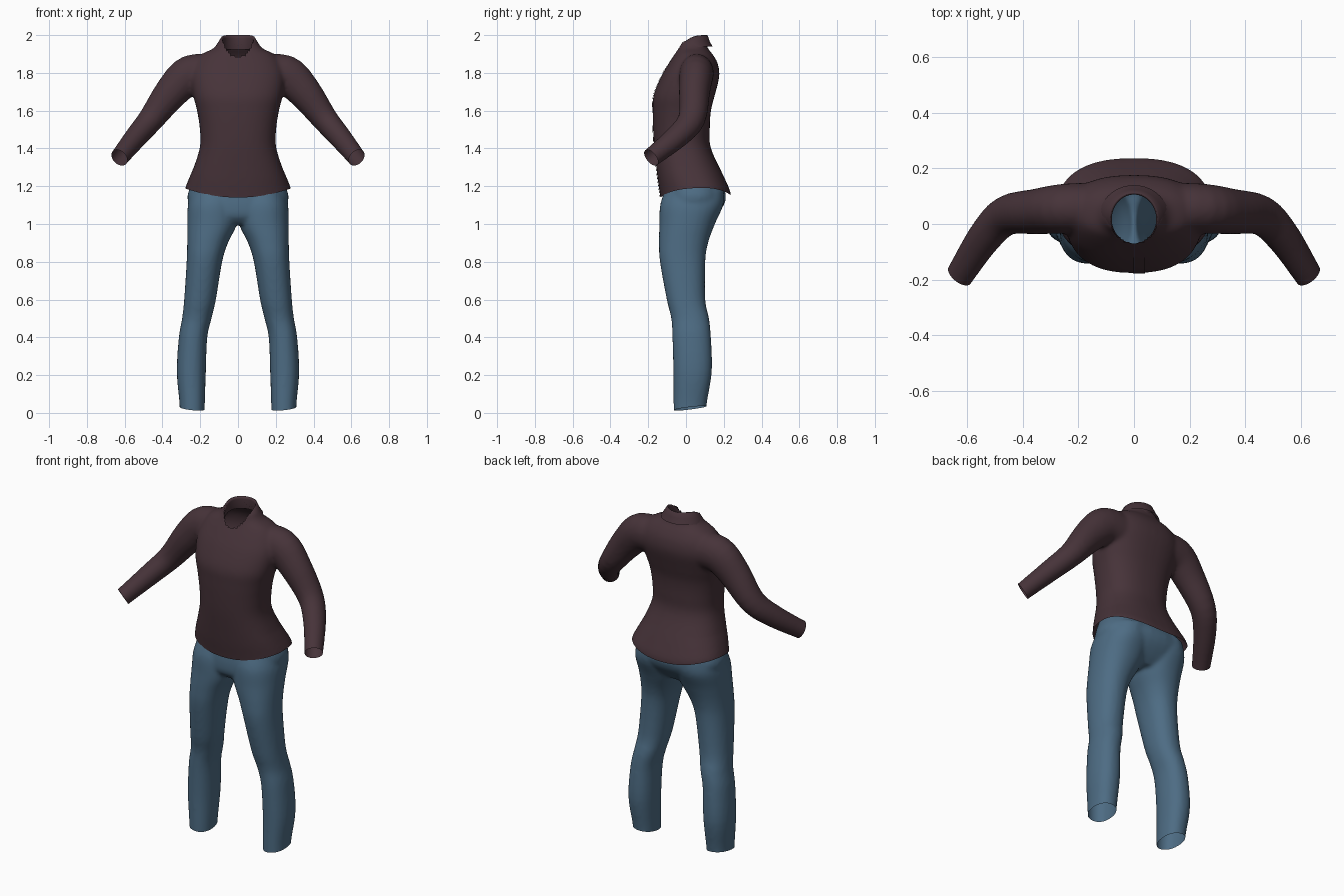
import bpy, bmesh, math
from mathutils import Vector

cube = bpy.data.objects.get("Cube")
if cube:
    bpy.data.objects.remove(cube)


def material(name, colour):
    m = bpy.data.materials.new(name)
    m.use_nodes = True
    m.diffuse_color = colour
    bsdf = m.node_tree.nodes["Principled BSDF"]
    bsdf.inputs["Base Color"].default_value = colour
    bsdf.inputs["Roughness"].default_value = 0.9
    return m


plum = material("plum cloth", (0.062, 0.033, 0.041, 1))
denim = material("denim blue", (0.075, 0.15, 0.23, 1))


def add_object(name, bm, mat):
    mesh = bpy.data.meshes.new(name)
    bm.to_mesh(mesh)
    bm.free()
    mesh.materials.append(mat)
    mesh.shade_smooth()
    obj = bpy.data.objects.new(name, mesh)
    bpy.context.collection.objects.link(obj)
    return obj


def refine(rows, steps=4):
    """Smooth spline through section rows."""
    rows = [Vector(r) for r in rows]
    out = []
    for i in range(len(rows) - 1):
        a, b, c, d = (rows[min(max(i + k, 0), len(rows) - 1)] for k in (-1, 0, 1, 2))
        for s in range(steps):
            t = s / steps
            out.append(b + (c - a) * (t / 2) + (a * 2 - b * 5 + c * 4 - d) * (t * t / 2)
                       + (b * 3 - a - c * 3 + d) * (t ** 3 / 2))
    return out + [rows[-1]]


def loft(bm, rows, power=2.0, follow=False, sides=40):
    """Closed tube through rows of x, y, z, half width, half depth."""
    rows = refine(rows)
    centres = [Vector(r[:3]) for r in rows]
    rings = []
    for i, r in enumerate(rows):
        u, v = Vector((1, 0, 0)), Vector((0, 1, 0))
        if follow:
            along = centres[min(i + 1, len(rows) - 1)] - centres[max(i - 1, 0)]
            u = along.cross(v).normalized()
            v = u.cross(along).normalized()
        ring = []
        for k in range(sides):
            a = math.tau * k / sides
            c, s = math.cos(a), math.sin(a)
            p = u * math.copysign(abs(c) ** (2 / power), c) * r[3]
            q = v * math.copysign(abs(s) ** (2 / power), s) * r[4]
            ring.append(bm.verts.new(centres[i] + p + q))
        rings.append(ring)
    faces = [bm.faces.new(rings[0]), bm.faces.new(rings[-1])]
    for lo, hi in zip(rings, rings[1:]):
        for k in range(sides):
            n = (k + 1) % sides
            faces.append(bm.faces.new((lo[k], lo[n], hi[n], hi[k])))
    bmesh.ops.recalc_face_normals(bm, faces=faces)


def fuse(name, bm, mat, smooth):
    """Merge overlapping tubes into one soft skin."""
    obj = add_object(name, bm, mat)
    remesh = obj.modifiers.new("fuse", "REMESH")
    remesh.mode = "VOXEL"
    remesh.voxel_size = 0.011
    soft = obj.modifiers.new("soften", "SMOOTH")
    soft.iterations = smooth
    graph = bpy.context.evaluated_depsgraph_get()
    mesh = bpy.data.meshes.new_from_object(obj.evaluated_get(graph))
    obj.modifiers.clear()
    obj.data = mesh
    return obj


def cut(bm, point, normal):
    geom = bm.verts[:] + bm.edges[:] + bm.faces[:]
    bmesh.ops.bisect_plane(bm, geom=geom, plane_co=point, plane_no=normal, clear_outer=True)


def finish(obj, bm):
    bm.to_mesh(obj.data)
    bm.free()
    obj.data.shade_smooth()


# Shirt: torso and both sleeves
bm = bmesh.new()
loft(bm, [(0, .05, 1.1, .285, .18), (0, .05, 1.16, .277, .187), (0, .025, 1.25, .252, .176),
          (0, -.018, 1.4, .203, .15), (0, -.024, 1.5, .202, .15), (0, -.022, 1.6, .217, .154),
          (0, -.01, 1.68, .237, .162), (0, .022, 1.78, .25, .154), (0, .038, 1.85, .23, .13),
          (0, .04, 1.9, .19, .1), (0, .035, 1.93, .13, .08), (0, .035, 1.97, .1, .07)], 2.4)
for side in (-1, 1):
    loft(bm, [(side * x, y, z, r, d) for x, y, z, r, d in (
        (.12, .06, 1.79, .1, .09), (.25, .055, 1.79, .105, .09), (.35, .045, 1.7, .09, .082),
        (.46, .03, 1.555, .069, .072), (.54, -.05, 1.46, .06, .063),
        (.625, -.18, 1.355, .05, .052), (.66, -.235, 1.31, .05, .05))], follow=True)
shirt = fuse("shirt", bm, plum, 7)

# Open the hem, wrists and neck, then curve the hem
bm = bmesh.new()
bm.from_mesh(shirt.data)
cut(bm, (0, 0, 1.15), (0, 0, -1))
for side in (-1, 1):
    cut(bm, (side * .628, -.185, 1.352), (side * .52, -.68, -.52))
hole = [f for f in bm.faces if f.calc_center_median().z > 1.82
        and (f.calc_center_median().x / .085) ** 2
        + ((f.calc_center_median().y - .02) / .09) ** 2 < 1]
bmesh.ops.delete(bm, geom=hole, context="FACES")
for v in bm.verts:
    fade = max(0, 1 - (v.co.z - 1.15) / .15)
    v.co.z += fade * (.045 * (v.co.x / .27) ** 2 - .01 + .05 * max(v.co.y, 0))
finish(shirt, bm)

# Collar: stand rising from the neck, folded over into pointed flaps
bm = bmesh.new()
count = 48
grid = []
for i in range(count + 1):
    t = math.radians(7 + 346 * i / count)
    column = []
    for rx, ry, drop, squeeze in ((.09, .095, .075, 1), (.08, .088, .015, 1), (.084, .092, 0, 1),
                                  (.09, .097, .002, .98), (.108, .106, .03, .9), (.128, .122, .06, .82)):
        a = math.pi + (t - math.pi) * squeeze
        front = (1 + math.cos(a)) / 2
        column.append(bm.verts.new((rx * math.sin(a), .018 - ry * math.cos(a),
                                    2 - .14 * front ** 3 - drop)))
    grid.append(column)
for a, b in zip(grid, grid[1:]):
    for j in range(len(a) - 1):
        bm.faces.new((a[j], b[j], b[j + 1], a[j + 1]))
bmesh.ops.recalc_face_normals(bm, faces=bm.faces[:])
add_object("collar", bm, plum)

# Button placket: thin strip laid on the shirt front
bm = bmesh.new()
bmesh.ops.create_grid(bm, x_segments=4, y_segments=60, size=1)
for v in bm.verts:
    v.co = (.018 + v.co.x * .022, -.3, 1.49 + v.co.y * .345)
bmesh.ops.recalc_face_normals(bm, faces=bm.faces[:])
placket = add_object("placket", bm, plum)
wrap = placket.modifiers.new("lay on shirt", "SHRINKWRAP")
wrap.target = shirt
wrap.wrap_method = "PROJECT"
wrap.use_project_y = True
wrap.use_positive_direction = True
wrap.offset = 0.003

# Trousers: hips and both legs
bm = bmesh.new()
loft(bm, [(0, .01, 1.0, .2, .1), (0, .015, 1.04, .25, .14), (0, .035, 1.1, .262, .165),
          (0, .043, 1.16, .266, .167), (0, .025, 1.25, .228, .15), (0, .02, 1.3, .21, .14)], 2.3)
for side in (-1, 1):
    loft(bm, [(side * x, y, z, r, d) for x, y, z, r, d in (
        (.243, .02, -.03, .065, .085), (.243, .022, .05, .067, .088), (.247, .035, .22, .077, .102),
        (.238, .03, .4, .075, .102), (.218, .022, .5, .078, .1), (.201, 0, .6, .084, .102),
        (.178, -.018, .8, .094, .12), (.161, -.013, .9, .108, .13),
        (.137, .006, 1, .132, .147), (.13, .03, 1.1, .135, .167), (.12, .045, 1.18, .12, .155))], 2.2)
trousers = fuse("trousers", bm, denim, 6)

# Open the waist and the slanted leg ends
bm = bmesh.new()
bm.from_mesh(trousers.data)
cut(bm, (0, 0, 1.25), (0, 0, 1))
cut(bm, (0, 0, .022), (0, .12, -1))
for v in bm.verts:
    fade = max(0, 1 - v.co.z / .15)
    v.co.z += fade * (abs(v.co.x) - .243) * .12
finish(trousers, bm)
